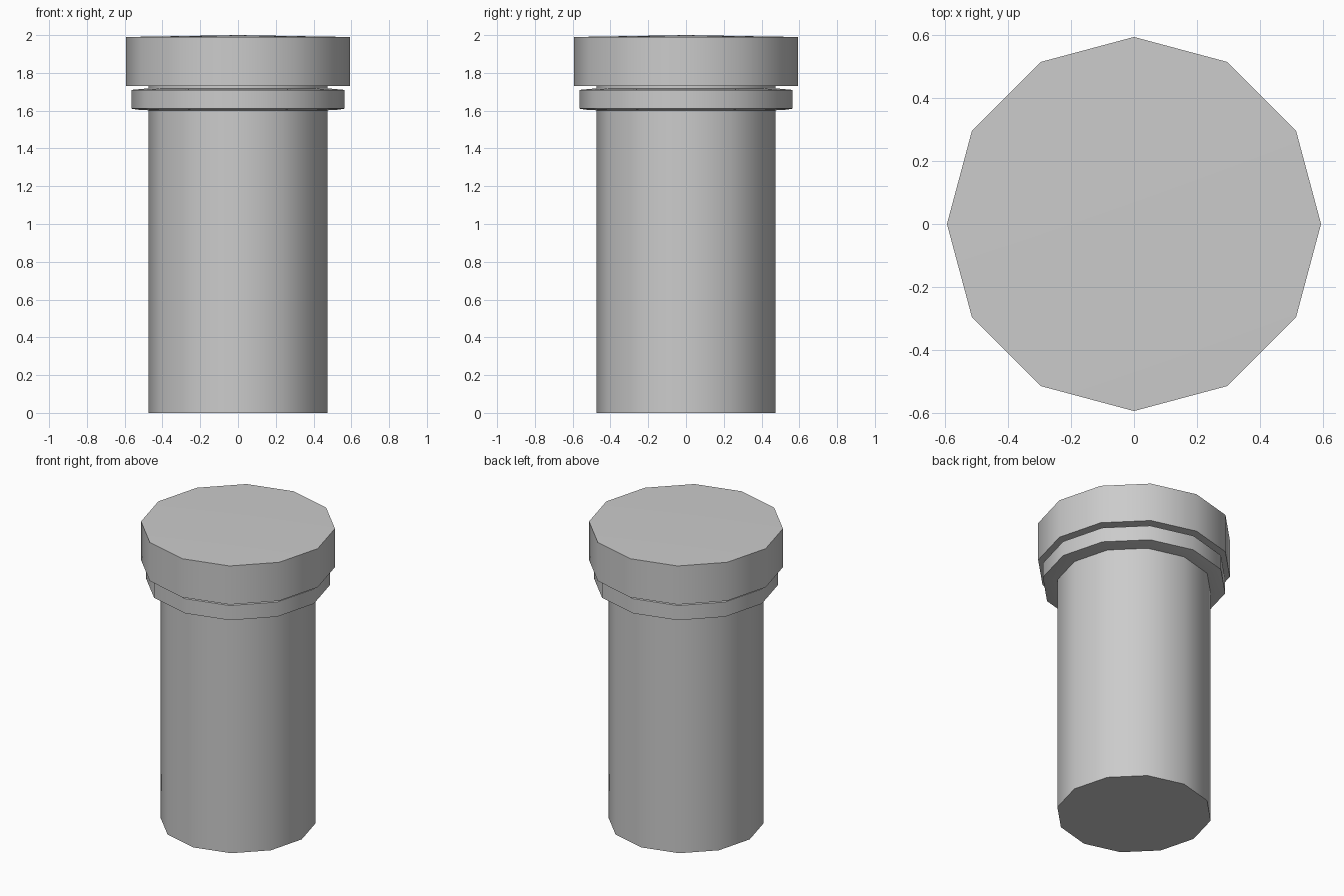
import bpy, bmesh
from math import cos, sin, pi, radians

if "Cube" in bpy.data.objects:
    bpy.data.objects.remove(bpy.data.objects["Cube"])

SIDES = 12


def lathe(name, profile):
    """Revolve (radius, z) points, listed bottom to top, into a 12-sided part."""
    bm = bmesh.new()
    rings = []
    for r, z in profile:
        if r == 0:
            rings.append([bm.verts.new((0, 0, z))] * SIDES)
        else:
            rings.append([bm.verts.new((r * cos(2 * pi * i / SIDES),
                                        r * sin(2 * pi * i / SIDES), z))
                          for i in range(SIDES)])
    for low, high in zip(rings, rings[1:]):
        for i in range(SIDES):
            j = (i + 1) % SIDES
            quad = [low[i], low[j], high[j], high[i]]
            bm.faces.new(list(dict.fromkeys(quad)))
    mesh = bpy.data.meshes.new(name)
    bm.to_mesh(mesh)
    bm.free()
    obj = bpy.data.objects.new(name, mesh)
    bpy.context.collection.objects.link(obj)
    bpy.ops.object.select_all(action='DESELECT')
    obj.select_set(True)
    bpy.context.view_layer.objects.active = obj
    bpy.ops.object.shade_smooth_by_angle(angle=radians(40))
    return obj


# Main column with a closed base, running up to the cap
lathe("column", [(0, 0), (0.475, 0), (0.475, 1.73)])

# Thin collar with slightly sloped faces, below a narrow gap
lathe("collar", [(0.475, 1.602), (0.53, 1.605), (0.565, 1.611),
                 (0.565, 1.71), (0.475, 1.718)])

# Wide cap with a very shallow peaked top
lathe("cap", [(0.475, 1.73), (0.594, 1.73), (0.594, 1.99), (0, 2.0)])
